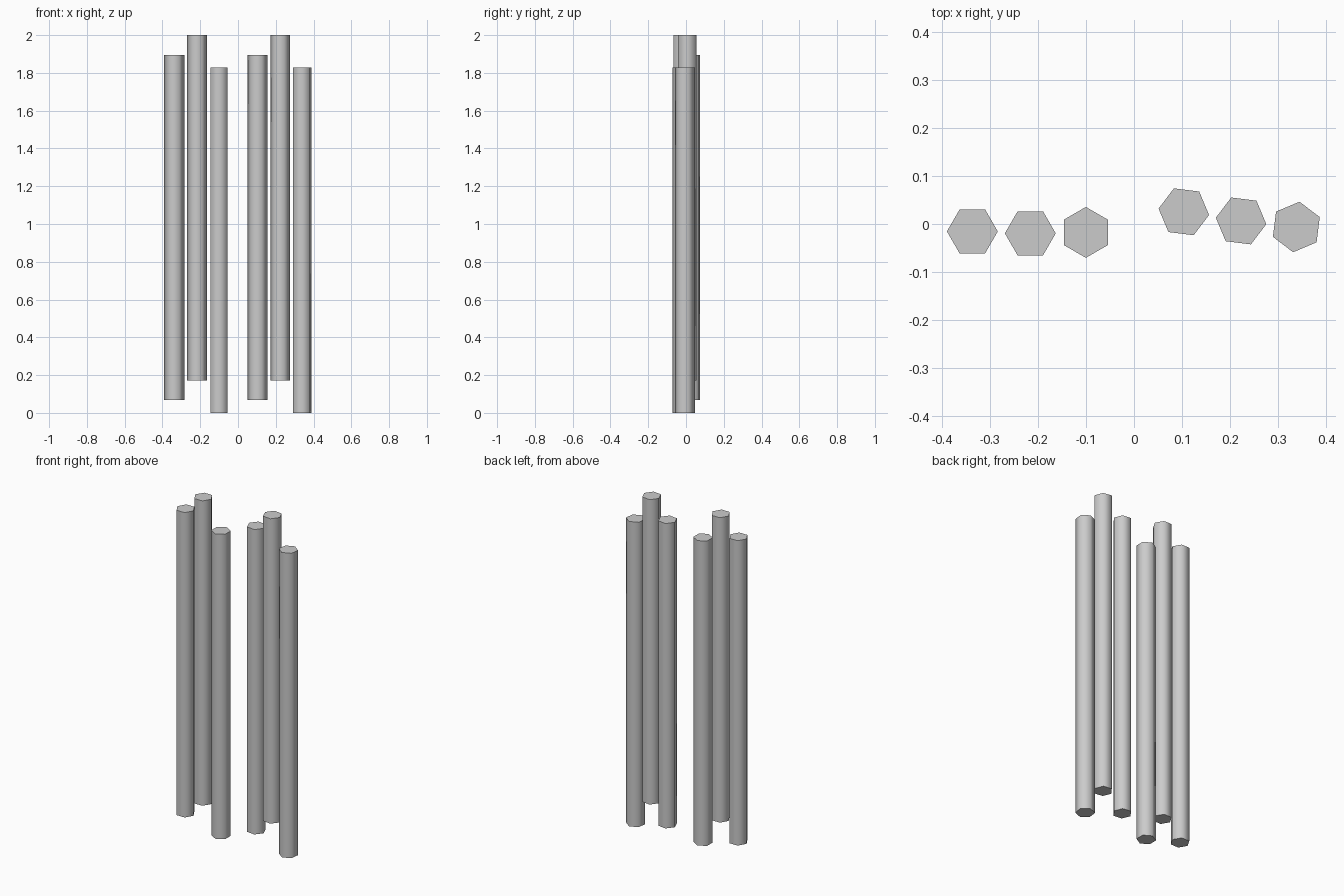
import bpy
from math import radians, cos, sin

if "Cube" in bpy.data.objects:
    bpy.data.objects.remove(bpy.data.objects["Cube"])

RADIUS, LENGTH = 0.0531, 1.828

# bars in one set: offset x, y from the first bar, bottom z, turn in degrees
BARS = [(0.0, 0.0, 0.068, 0),
        (0.121, -0.004, 0.172, 0),
        (0.237, -0.002, 0.0, 30)]

# sets: name, position of the first bar, turn in degrees
SETS = [("left", -0.3375, -0.0155, 0.0),
        ("right", 0.104, 0.0255, -7.2)]


def hex_bar(name, x, y, z, turn):
    # six-sided bar with a corner pointing along +x before turning
    bpy.ops.mesh.primitive_cylinder_add(
        vertices=6, radius=RADIUS, depth=LENGTH,
        location=(x, y, z + LENGTH / 2), rotation=(0, 0, radians(turn + 30)))
    bar = bpy.context.object
    bar.name = name
    # smooth sides, sharp end caps
    bpy.ops.object.shade_smooth_by_angle(angle=radians(65))


# two sets of three staggered bars
for side, sx, sy, turn in SETS:
    c, s = cos(radians(turn)), sin(radians(turn))
    for i, (dx, dy, z, spin) in enumerate(BARS, 1):
        hex_bar(f"{side}_hex_bar_{i}", sx + c * dx - s * dy,
                sy + s * dx + c * dy, z, turn + spin)
